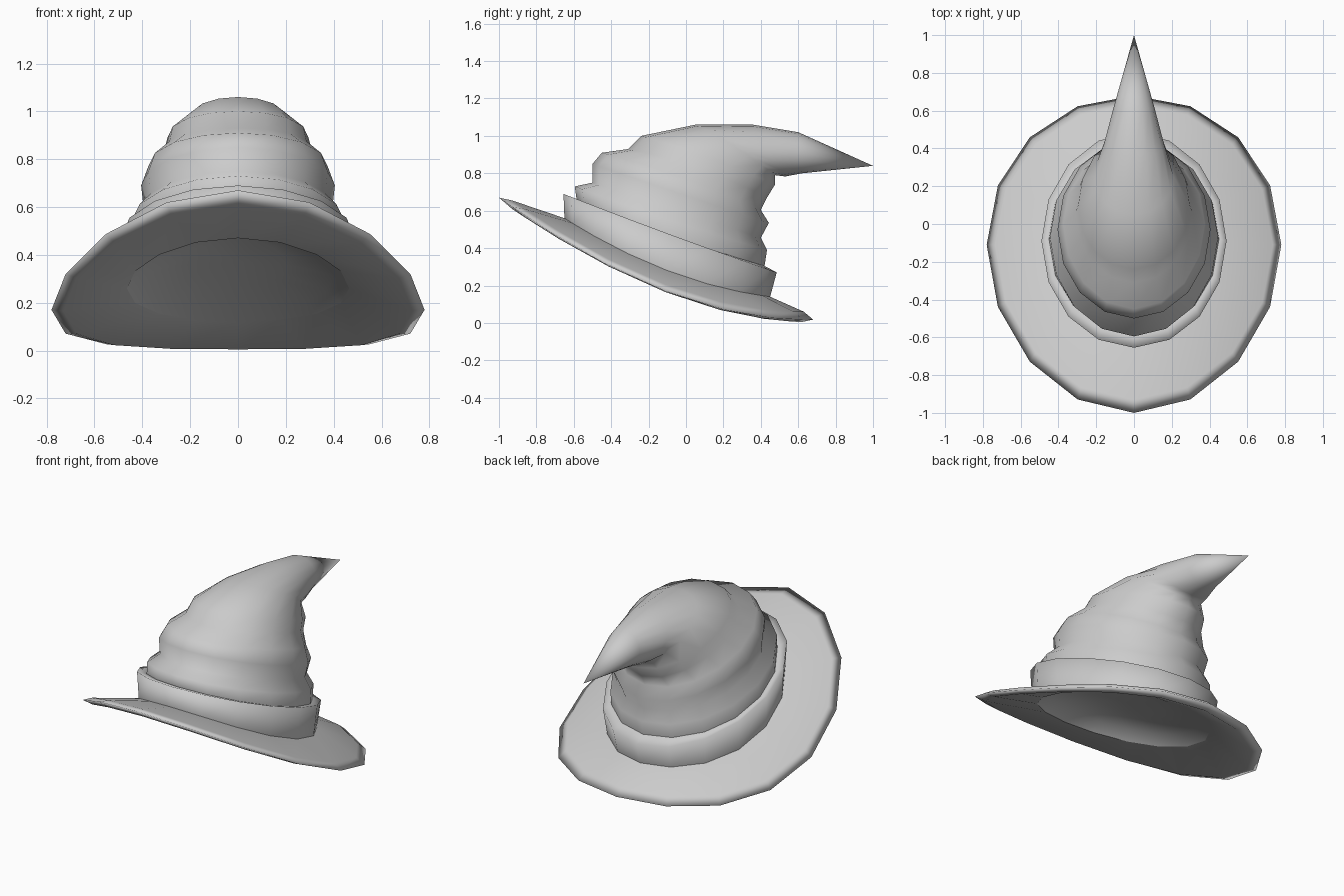
import bpy, bmesh, math

if "Cube" in bpy.data.objects:
    bpy.data.objects.remove(bpy.data.objects["Cube"])

SEGMENTS = 16

felt = bpy.data.materials.new("grey felt")
felt.diffuse_color = (0.6, 0.6, 0.6, 1)
felt.use_nodes = True
felt.node_tree.nodes["Principled BSDF"].inputs["Base Color"].default_value = felt.diffuse_color


def ring_points(front, middle, back, half_width):
    """Tilted, bent oval through a front, a side and a back point (y, z)."""
    points = []
    for i in range(SEGMENTS):
        a = 2 * math.pi * i / SEGMENTS
        c = math.cos(a)
        y, z = (m + (f - b) / 2 * c + ((f + b) / 2 - m) * c * c
                for f, m, b in zip(front, middle, back))
        points.append((half_width * math.sin(a), y, z))
    return points


def loft(name, rings, tip=None, angle=180):
    """Skin a stack of rings, optionally closing the last one to a tip."""
    bm = bmesh.new()
    loops = [[bm.verts.new(p) for p in ring_points(*r)] for r in rings]
    for low, high in zip(loops, loops[1:]):
        for i in range(SEGMENTS):
            j = (i + 1) % SEGMENTS
            bm.faces.new((low[i], low[j], high[j], high[i]))
    if tip:
        top = bm.verts.new(tip)
        for i in range(SEGMENTS):
            bm.faces.new((loops[-1][i], loops[-1][(i + 1) % SEGMENTS], top))
    mesh = bpy.data.meshes.new(name)
    bm.to_mesh(mesh)
    bm.free()
    mesh.materials.append(felt)
    obj = bpy.data.objects.new(name, mesh)
    bpy.context.collection.objects.link(obj)
    bpy.context.view_layer.objects.active = obj
    obj.select_set(True)
    bpy.ops.object.shade_smooth_by_angle(angle=math.radians(angle))
    obj.select_set(False)
    return obj


# Brim: underside, thin rolled edge, upper side
under = ((-0.60, 0.47), (-0.09, 0.26), (0.43, 0.12), 0.465)
seam = ((-0.65, 0.56), (-0.10, 0.28), (0.45, 0.14), 0.475)
loft("brim", [
    under,
    ((-0.93, 0.61), (-0.11, 0.165), (0.62, 0.005), 0.73),
    ((-1.00, 0.67), (-0.11, 0.17), (0.68, 0.018), 0.78),
    ((-0.93, 0.655), (-0.11, 0.205), (0.63, 0.06), 0.735),
    seam,
])

# Band around the foot of the crown, with a narrow ledge on top
groove = ((-0.585, 0.66), (-0.08, 0.465), (0.42, 0.305), 0.45)
loft("hat_band", [
    seam,
    ((-0.655, 0.69), (-0.09, 0.475), (0.485, 0.27), 0.49),
    groove,
])

# Crumpled crown bending back into a point
loft("crown", [
    groove,
    ((-0.595, 0.73), (-0.07, 0.545), (0.433, 0.39), 0.445),
    ((-0.50, 0.75), (-0.04, 0.60), (0.40, 0.455), 0.395),
    ((-0.50, 0.85), (-0.03, 0.69), (0.443, 0.535), 0.405),
    ((-0.45, 0.91), (0.00, 0.77), (0.40, 0.604), 0.375),
    ((-0.31, 0.93), (0.06, 0.83), (0.433, 0.67), 0.31),
    ((-0.24, 1.00), (0.10, 0.89), (0.476, 0.74), 0.295),
    ((0.05, 1.06), (0.25, 0.95), (0.476, 0.79), 0.21),
    ((0.36, 1.06), (0.42, 0.92), (0.53, 0.783), 0.16),
    ((0.60, 1.02), (0.61, 0.91), (0.62, 0.80), 0.11),
], tip=(0, 1.0, 0.84))

# Shallow hollow closing the underside
lining = loft("lining", [
    under,
    ((-0.52, 0.50), (-0.08, 0.31), (0.35, 0.165), 0.40),
    ((-0.30, 0.47), (-0.08, 0.36), (0.15, 0.27), 0.20),
], tip=(0, -0.08, 0.37))
